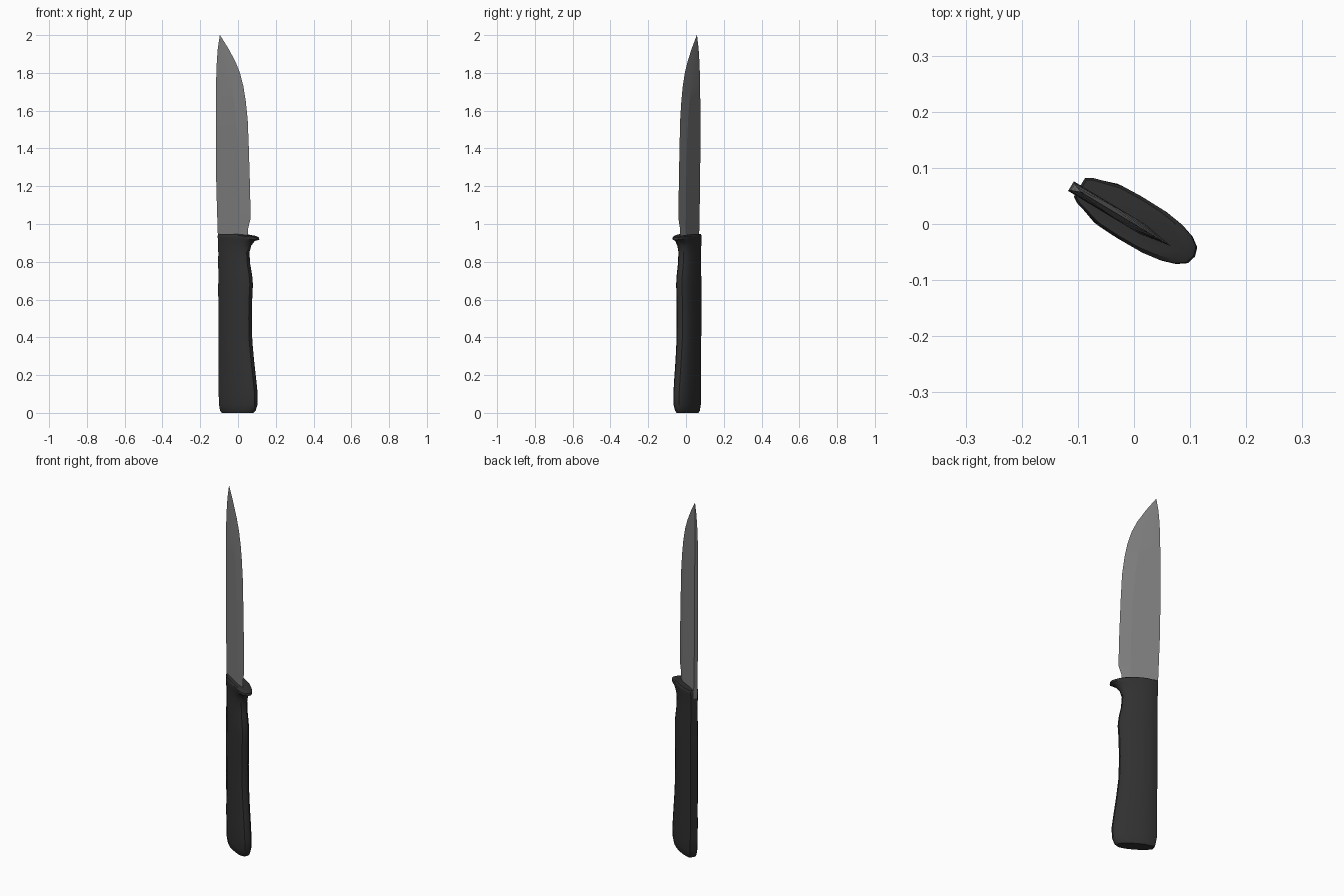
import bpy, bmesh, math

TURN = math.radians(-31)


def material(name, grey):
    m = bpy.data.materials.new(name)
    m.diffuse_color = (grey, grey, grey, 1)
    return m


def loft(name, rings, mat, angle):
    """Skin a stack of equal-length closed rings and cap both ends."""
    bm = bmesh.new()
    loops = [[bm.verts.new(p) for p in ring] for ring in rings]
    n = len(loops[0])
    for a, b in zip(loops, loops[1:]):
        for i in range(n):
            j = (i + 1) % n
            bm.faces.new((a[i], a[j], b[j], b[i]))
    bm.faces.new(loops[0][::-1])
    bm.faces.new(loops[-1])
    bmesh.ops.remove_doubles(bm, verts=bm.verts, dist=1e-5)
    bmesh.ops.recalc_face_normals(bm, faces=bm.faces)
    me = bpy.data.meshes.new(name)
    bm.to_mesh(me)
    bm.free()
    ob = bpy.data.objects.new(name, me)
    bpy.context.collection.objects.link(ob)
    me.materials.append(mat)
    ob.rotation_euler.z = TURN
    bpy.ops.object.select_all(action='DESELECT')
    ob.select_set(True)
    bpy.context.view_layer.objects.active = ob
    bpy.ops.object.shade_smooth_by_angle(angle=math.radians(angle))
    return ob


steel = material("blade steel", 0.2)
rubber = material("black rubber", 0.03)

# Handle with finger groove and guard: z, spine side, edge side, half thickness
half = [(0, 0.46), (0.05, 0.62), (0.27, 0.96), (0.45, 1), (0.65, 0.98),
        (0.8, 0.86), (0.91, 0.66), (0.98, 0.38)]
outline = half + [(1, 0)] + [(s, -w) for s, w in reversed(half)]
sections = [(0.0, -0.095, 0.088, 0.031), (0.012, -0.104, 0.101, 0.037),
            (0.045, -0.110, 0.112, 0.042), (0.10, -0.111, 0.113, 0.043),
            (0.18, -0.112, 0.103, 0.043), (0.27, -0.112, 0.091, 0.042),
            (0.38, -0.113, 0.079, 0.042), (0.50, -0.113, 0.076, 0.042),
            (0.62, -0.114, 0.079, 0.042), (0.68, -0.114, 0.083, 0.042),
            (0.73, -0.114, 0.078, 0.041), (0.79, -0.115, 0.066, 0.039),
            (0.85, -0.115, 0.062, 0.038), (0.885, -0.116, 0.073, 0.039),
            (0.91, -0.116, 0.095, 0.041), (0.928, -0.117, 0.123, 0.043),
            (0.94, -0.117, 0.120, 0.043), (0.947, -0.113, 0.105, 0.038)]
rings = []
for z, back, front, t in sections:
    droop = 0.012 if z > 0.92 else 0
    rings.append([(back + s * (front - back), 0.006 + w * t,
                   z - droop * max(0, (s - 0.6) / 0.4)) for s, w in outline])
loft("handle", rings, rubber, 35)

# Blade with flat spine and ground bevel: z, spine, bevel line, edge, half thickness
stations = [(0.90, -0.117, 0.020, 0.060, 0.010), (0.975, -0.120, 0.020, 0.062, 0.010),
            (1.0, -0.121, 0.020, 0.069, 0.010), (1.03, -0.122, 0.019, 0.078, 0.010),
            (1.2, -0.128, 0.016, 0.074, 0.010), (1.4, -0.131, 0.008, 0.067, 0.010),
            (1.55, -0.131, -0.004, 0.060, 0.010), (1.65, -0.131, -0.018, 0.048, 0.0095),
            (1.73, -0.130, -0.034, 0.033, 0.009), (1.80, -0.129, -0.053, 0.012, 0.008),
            (1.86, -0.127, -0.073, -0.016, 0.0065), (1.93, -0.122, -0.095, -0.060, 0.0045),
            (2.0, -0.112, -0.1115, -0.111, 0.0006)]
loft("blade", [[(a, -t, z), (b, -t, z), (e, 0, z), (b, t, z), (a, t, z)]
               for z, a, b, e, t in stations], steel, 8)
